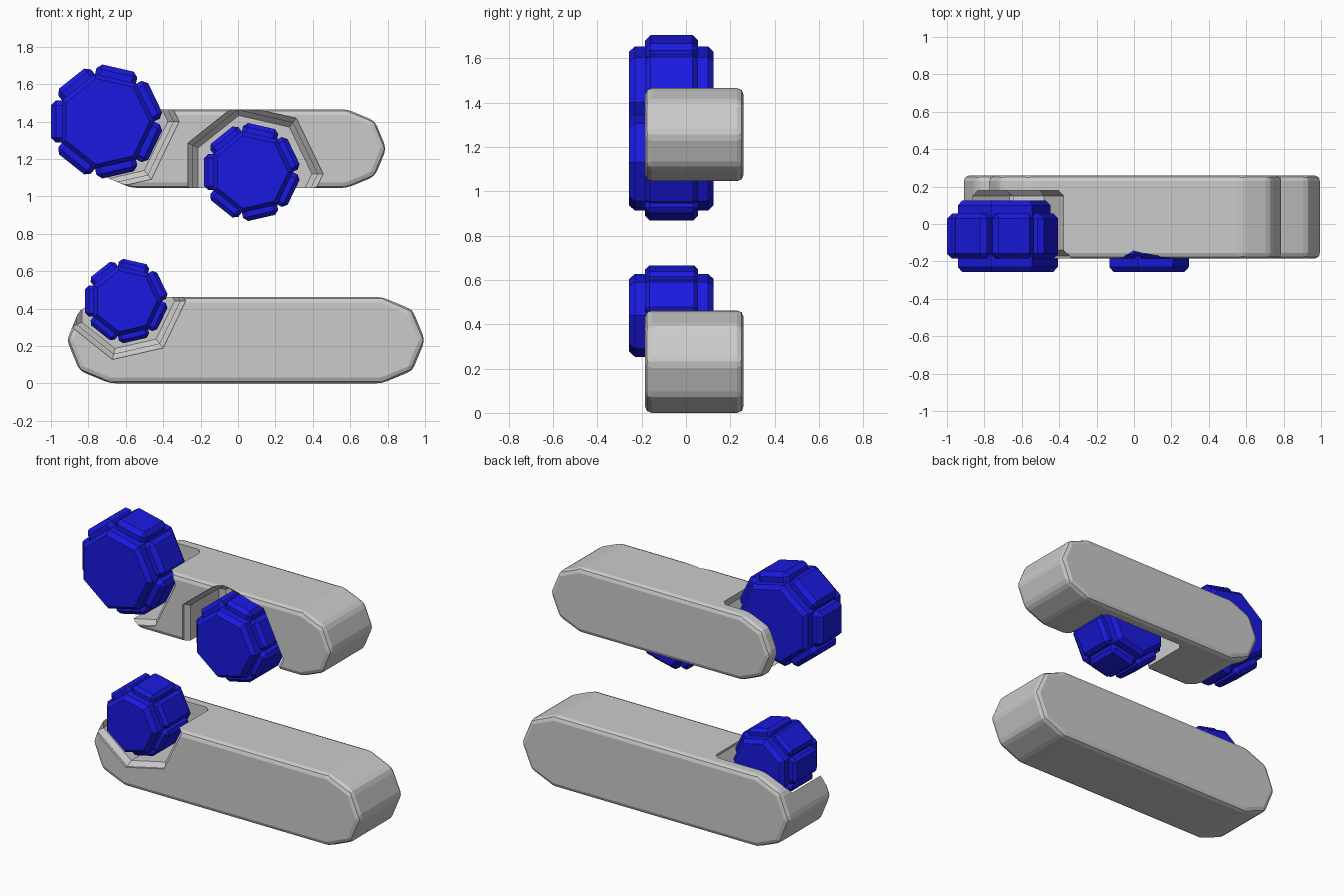
import bpy, bmesh
from math import cos, sin, pi, tau
from mathutils import Matrix, Vector

if "Cube" in bpy.data.objects:
    bpy.data.objects.remove(bpy.data.objects["Cube"])

blue = bpy.data.materials.new("blue")
blue.diffuse_color = (0.01, 0.01, 0.75, 1)
blue.use_nodes = True
blue.node_tree.nodes["Principled BSDF"].inputs["Base Color"].default_value = blue.diffuse_color


def loft(bm, rings):
    """Closed solid through rings of 3D points."""
    loops = [[bm.verts.new(p) for p in ring] for ring in rings]
    n = len(loops[0])
    bm.faces.new(loops[0])
    bm.faces.new(loops[-1][::-1])
    for a, b in zip(loops, loops[1:]):
        for i in range(n):
            j = (i + 1) % n
            bm.faces.new((a[j], a[i], b[i], b[j]))


def heptagon(r, y, cx=0, cz=0):
    return [(cx + r * cos(i * tau / 7), y, cz + r * sin(i * tau / 7)) for i in range(7)]


def make_object(name, bm):
    bmesh.ops.recalc_face_normals(bm, faces=bm.faces)
    me = bpy.data.meshes.new(name)
    bm.to_mesh(me)
    bm.free()
    ob = bpy.data.objects.new(name, me)
    bpy.context.collection.objects.link(ob)
    return ob


def apply_modifier(ob, mod):
    bpy.context.view_layer.objects.active = ob
    bpy.ops.object.modifier_apply(modifier=mod.name)


def bar(name, x0, x1, z0, z1, pockets):
    """Bevelled bar with octagonal ends and heptagonal pockets in its front."""
    r, cz = (z1 - z0) / 2, (z0 + z1) / 2
    angles = [-pi / 2 + i * pi / 4 for i in range(5)]
    profile = [(x1 - r + r * cos(a), cz + r * sin(a)) for a in angles]
    profile += [(x0 + r - r * cos(a), cz - r * sin(a)) for a in angles]
    bm = bmesh.new()
    loft(bm, [[(x, y, z) for x, z in profile] for y in (-0.185, 0.26)])
    ob = make_object(name, bm)
    bev = ob.modifiers.new("bevel", 'BEVEL')
    bev.width, bev.segments = 0.03, 2
    bev.limit_method, bev.angle_limit = 'ANGLE', 0.3
    apply_modifier(ob, bev)
    for cx, pz, pr in pockets:
        bm = bmesh.new()
        loft(bm, [heptagon(pr + d, y, cx, pz) for y, d in
                  ((-0.23, 0.02), (-0.17, 0.02), (-0.14, -0.01), (0.15, -0.01), (0.18, -0.04))])
        cutter = make_object("pocket_cutter", bm)
        cutter.hide_render = True
        cut = ob.modifiers.new("pocket", 'BOOLEAN')
        cut.operation, cut.solver, cut.object = 'DIFFERENCE', 'EXACT', cutter
        apply_modifier(ob, cut)
        bpy.data.objects.remove(cutter)
    return ob


def gear(name, cx, cz, s):
    """Seven-sided drum with a bevelled block tooth on each flat."""
    bm = bmesh.new()
    body = 0.26 * s
    loft(bm, [heptagon(body + d, y) for y, d in
              ((-0.257, -0.025), (-0.23, 0), (0.1, 0), (0.125, -0.025))])
    inner, outer, half = 0.17 * s, 0.293 * s, 0.112 * s
    for i in range(7):
        tooth = bmesh.new()
        bmesh.ops.create_cube(tooth, size=1)
        for v in tooth.verts:
            v.co = Vector((inner + (v.co.x + 0.5) * (outer - inner),
                           -0.065 + v.co.y * 0.24, v.co.z * 2 * half))
        bmesh.ops.bevel(tooth, geom=tooth.edges[:], offset=0.026 * s, segments=1,
                        affect='EDGES', profile=0.5)
        tooth.transform(Matrix.Rotation((i + 0.5) * tau / 7, 4, 'Y'))
        tmp = bpy.data.meshes.new("tooth")
        tooth.to_mesh(tmp)
        tooth.free()
        bm.from_mesh(tmp)
        bpy.data.meshes.remove(tmp)
    ob = make_object(name, bm)
    ob.location = (cx, 0, cz)
    ob.data.materials.append(blue)
    return ob


# Lower bar with one pocket and its gear
bar("lower_bar", -0.915, 1.0, 0.0, 0.462, [(-0.6, 0.44, 0.3)])
gear("small_gear", -0.60, 0.44, 0.74)

# Upper bar with two pockets and their gears
bar("upper_bar", -0.78, 0.793, 1.045, 1.465, [(-0.71, 1.4, 0.375), (0.075, 1.12, 0.36)])
gear("large_gear", -0.707, 1.40, 1.0)
gear("middle_gear", 0.07, 1.13, 0.86)
